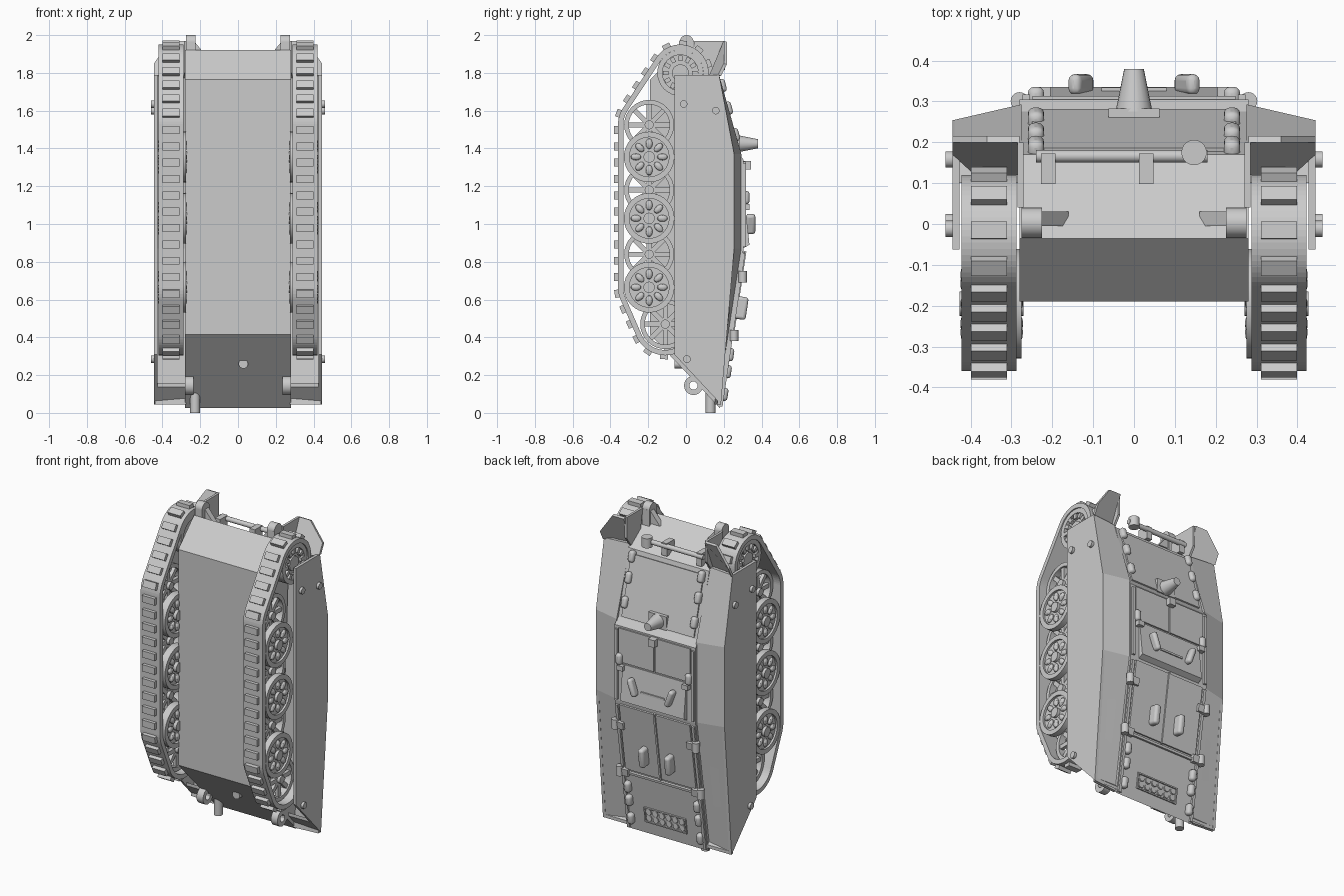
import bpy, bmesh
from math import sin, cos, pi, atan2, hypot, radians
from mathutils import Matrix, Vector

if "Cube" in bpy.data.objects:
    bpy.data.objects.remove(bpy.data.objects["Cube"])

GREY = bpy.data.materials.new("plain grey")
GREY.use_nodes = True
GREY.diffuse_color = (0.6, 0.6, 0.6, 1)
GREY.node_tree.nodes["Principled BSDF"].inputs["Base Color"].default_value = (0.6, 0.6, 0.6, 1)


def finish(name, bm, smooth=False, bevel=0):
    bmesh.ops.recalc_face_normals(bm, faces=bm.faces)
    mesh = bpy.data.meshes.new(name)
    bm.to_mesh(mesh)
    bm.free()
    mesh.materials.append(GREY)
    ob = bpy.data.objects.new(name, mesh)
    bpy.context.collection.objects.link(ob)
    if bevel:
        mod = ob.modifiers.new("bevel", "BEVEL")
        mod.width, mod.segments = bevel, 3
    if smooth:
        bpy.context.view_layer.objects.active = ob
        bpy.ops.object.select_all(action="DESELECT")
        ob.select_set(True)
        bpy.ops.object.shade_smooth_by_angle(angle=radians(35))
    return ob


def add_prism(bm, profile, x0, x1):
    """Extrude a (y, z) outline along x."""
    a = [bm.verts.new((x0, y, z)) for y, z in profile]
    b = [bm.verts.new((x1, y, z)) for y, z in profile]
    bm.faces.new(a)
    bm.faces.new(b)
    for i in range(len(a)):
        j = (i + 1) % len(a)
        bm.faces.new((a[i], a[j], b[j], b[i]))


def add_box(bm, loc, size, rot=Matrix()):
    m = Matrix.Translation(loc) @ rot @ Matrix.Diagonal((*size, 1))
    bmesh.ops.create_cube(bm, size=1, matrix=m)


def add_cyl(bm, loc, r, depth, axis="Z", r2=None, n=20):
    rot = {"X": Matrix.Rotation(pi / 2, 4, "Y"), "Y": Matrix.Rotation(-pi / 2, 4, "X"), "Z": Matrix()}[axis]
    bmesh.ops.create_cone(bm, cap_ends=True, segments=n, radius1=r, radius2=r if r2 is None else r2,
                          depth=depth, matrix=Matrix.Translation(loc) @ rot)


def add_ring(bm, x0, x1, r0, r1, y, z, n=32):
    """Flat hollow ring around the x axis."""
    rows = []
    for i in range(n):
        t = 2 * pi * i / n
        rows.append([bm.verts.new((x, y + r * sin(t), z + r * cos(t)))
                     for x, r in ((x0, r0), (x1, r0), (x1, r1), (x0, r1))])
    for i in range(n):
        p, q = rows[i], rows[(i + 1) % n]
        for k in range(4):
            bm.faces.new((p[k], p[(k + 1) % 4], q[(k + 1) % 4], q[k]))


# Hull body
ROOF = [(0.17, 1.77), (0.275, 1.38), (0.305, 1.34), (0.305, 0.87), (0.18, 0.025)]
bm = bmesh.new()
add_prism(bm, ROOF + [(-0.19, 0.415), (-0.19, 1.765), (-0.035, 1.92)], -0.28, 0.28)
finish("hull", bm)


def on_roof(z):
    """Roof height and tilt at a place along the hull."""
    for (y0, z0), (y1, z1) in zip(ROOF, ROOF[1:]):
        if z1 <= z <= z0:
            return y0 + (y1 - y0) * (z - z0) / (z1 - z0), Matrix.Rotation(atan2(y0 - y1, z1 - z0) - pi, 4, "X")


def roof_box(bm, x, z, sx, sy, sz, lift=0.0, twist=0.0):
    y, rot = on_roof(z)
    add_box(bm, Vector((x, y, z)) + rot @ Vector((0, lift, 0)), (sx, sy, sz), rot @ Matrix.Rotation(twist, 4, "Y"))


# Sponsons: thin skirt plate and sloped deck on each side
EDGE = [(0.175, 1.79), (0.255, 1.37), (0.255, 0.87), (0.185, 0.045)]
for s, side in ((1, "left"), (-1, "right")):
    bm = bmesh.new()
    add_prism(bm, EDGE + [(-0.062, 0.31), (-0.062, 1.79)], s * 0.427, s * 0.445)
    finish(side + "_skirt", bm)
    bm = bmesh.new()
    rows = []
    for (y, z), (yr, _) in zip(EDGE, (ROOF[0], ROOF[2], ROOF[3], ROOF[4])):
        rows.append([bm.verts.new(p) for p in ((s * 0.44, y, z), (s * 0.275, yr - 0.012, z),
                                               (s * 0.275, yr - 0.03, z), (s * 0.44, y - 0.02, z))])
    for p, q in zip(rows, rows[1:]):
        for k in range(4):
            bm.faces.new((p[k], p[(k + 1) % 4], q[(k + 1) % 4], q[k]))
    bm.faces.new(rows[0])
    bm.faces.new(rows[-1])
    add_prism(bm, [(0.185, 0.045), (0.185, 0.065), (0.1, 0.157), (0.1, 0.137)], s * 0.275, s * 0.44)
    finish(side + "_deck", bm)

    # Flared mudguard with gusset
    bm = bmesh.new()
    outline = [(0.28, 0.12, 1.78), (0.28, 0.2, 1.97), (0.36, 0.2, 1.97), (0.445, 0.2, 1.85), (0.445, 0.17, 1.79), (0.39, 0.12, 1.78)]
    lo = [bm.verts.new((s * x, y, z)) for x, y, z in outline]
    hi = [bm.verts.new((s * x, y + 0.016, z - 0.006)) for x, y, z in outline]
    bm.faces.new(lo)
    bm.faces.new(hi)
    for i in range(6):
        j = (i + 1) % 6
        bm.faces.new((lo[i], lo[j], hi[j], hi[i]))
    add_prism(bm, [(0.04, 1.97), (0.2, 1.97), (0.2, 1.84), (0.15, 1.77), (0.07, 1.8)], s * 0.27, s * 0.285)
    finish(side + "_mudguard", bm)

    # Towing lugs at both ends
    bm = bmesh.new()
    add_cyl(bm, (s * 0.25, 0.003, 1.963), 0.037, 0.05, "X")
    add_box(bm, (s * 0.25, 0.003, 1.915), (0.05, 0.074, 0.1))
    web = [bm.verts.new((s * x, y, z)) for y in (-0.005, 0.03) for x, z in ((0.23, 1.88), (0.23, 1.965), (0.16, 1.88))]
    bm.faces.new(web[:3])
    bm.faces.new(web[3:])
    for i in range(3):
        j = (i + 1) % 3
        bm.faces.new((web[i], web[j], web[j + 3], web[i + 3]))
    add_ring(bm, s * 0.235, s * 0.28, 0.022, 0.05, 0.04, 0.145)
    add_box(bm, (s * 0.258, 0.085, 0.165), (0.045, 0.05, 0.06))
    finish(side + "_tow_lugs", bm, True)

    # Skirt bolts
    bm = bmesh.new()
    for y, z in ((-0.012, 1.635), (0.158, 1.6), (0.005, 0.285)):
        add_cyl(bm, (s * 0.45, y, z), 0.02, 0.022, "X", n=12)
    finish(side + "_skirt_bolts", bm, True)

    # Double road wheels with ribbed discs
    for n, z in enumerate((1.355, 1.03, 0.665)):
        bm = bmesh.new()
        for x0, x1, face in ((0.275, 0.32, 0.285), (0.385, 0.422, 0.412)):
            add_ring(bm, s * x0, s * x1, 0.105, 0.134, -0.195, z)
            add_cyl(bm, (s * (x0 + x1) / 2, -0.195, z), 0.108, 0.012, "X", n=32)
            add_cyl(bm, (s * face, -0.195, z), 0.03, 0.03, "X")
            for k in range(8):
                t = k * pi / 4
                rot = Matrix.Rotation(-t, 4, "X")
                m = Matrix.Translation((s * face, -0.195 + 0.07 * sin(t), z + 0.07 * cos(t))) @ rot
                bmesh.ops.create_uvsphere(bm, u_segments=10, v_segments=6, radius=1,
                                          matrix=m @ Matrix.Diagonal((0.014, 0.018, 0.028, 1)))
        add_cyl(bm, (s * 0.35, -0.195, z), 0.03, 0.12, "X")
        finish(f"{side}_road_wheel_{n + 1}", bm, True)

    # Spoked wheels between them, and the idler
    for n, (y, z) in enumerate(((-0.195, 1.525), (-0.195, 1.18), (-0.195, 0.84), (-0.11, 0.47))):
        bm = bmesh.new()
        add_ring(bm, s * 0.332, s * 0.374, 0.108, 0.132, y, z)
        add_cyl(bm, (s * 0.353, y, z), 0.024, 0.06, "X")
        for k in range(8):
            rot = Matrix.Rotation(k * pi / 4, 4, "X")
            add_box(bm, Vector((s * 0.353, y, z)) + rot @ Vector((0, 0, 0.065)), (0.022, 0.026, 0.1), rot)
        finish(f"{side}_spoked_wheel_{n + 1}", bm, True)

    # Drive sprocket
    bm = bmesh.new()
    add_ring(bm, s * 0.29, s * 0.415, 0.095, 0.122, -0.03, 1.80)
    add_cyl(bm, (s * 0.35, -0.03, 1.80), 0.1, 0.09, "X", n=32)
    add_cyl(bm, (s * 0.395, -0.03, 1.80), 0.045, 0.03, "X")
    for k in range(12):
        rot = Matrix.Rotation(k * pi / 6, 4, "X")
        add_box(bm, Vector((s * 0.4, -0.03, 1.80)) + rot @ Vector((0, 0, 0.078)), (0.03, 0.022, 0.03), rot)
    finish(side + "_sprocket", bm, True)

# Track: a belt wrapped around four circles
CIRCLES = [(-0.03, 1.80, 0.15), (-0.195, 1.525, 0.165), (-0.195, 0.665, 0.165), (-0.11, 0.47, 0.165)]
belt = []
for k in range(240):
    t = 2 * pi * k / 240
    n = Vector((sin(t), cos(t)))
    y, z, r = max(CIRCLES, key=lambda c: c[0] * n.x + c[1] * n.y + c[2])
    p = Vector((y, z)) + n * r
    if k % 4 == 0 or (y, z) != last:
        if k and (y, z) != last:
            belt.append((Vector(last) + n * last_r, n))
        belt.append((p, n))
    last, last_r = (y, z), r
total = sum((belt[i][0] - belt[i - 1][0]).length for i in range(len(belt)))
LINKS = round(total / 0.0865)
for s, side in ((1, "left"), (-1, "right")):
    bm = bmesh.new()
    rows = []
    for p, n in belt:
        q = p - n * 0.028
        rows.append([bm.verts.new(v) for v in ((s * 0.288, *p), (s * 0.422, *p), (s * 0.422, *q), (s * 0.288, *q))])
    for i in range(len(rows)):
        for k in range(4):
            bm.faces.new((rows[i - 1][k], rows[i - 1][(k + 1) % 4], rows[i][(k + 1) % 4], rows[i][k]))
    finish(side + "_track_belt", bm)
    bm = bmesh.new()
    step, walked, due = total / LINKS, 0, 0.03
    for i in range(len(belt)):
        a, b = belt[i - 1][0], belt[i][0]
        d = b - a
        while due < walked + d.length:
            p = a + d * ((due - walked) / d.length)
            add_box(bm, (s * 0.355, p.x, p.y), (0.088, 0.042, 0.042), Matrix.Rotation(atan2(d.y, d.x), 4, "X"))
            due += step
        walked += d.length
    finish(side + "_track_pads", bm)

# Roof panels, doors and seams
bm = bmesh.new()
roof_box(bm, 0, 1.565, 0.5, 0.012, 0.37, 0.003)
roof_box(bm, 0, 0.64, 0.012, 0.022, 0.44, 0.006)
for s in (1, -1):
    roof_box(bm, s * 0.126, 1.225, 0.244, 0.012, 0.21, 0.003)
    roof_box(bm, s * 0.126, 0.64, 0.236, 0.014, 0.43, 0.004)
    roof_box(bm, s * 0.264, 0.44, 0.018, 0.016, 0.82, 0.004)
    roof_box(bm, s * 0.264, 1.1, 0.018, 0.016, 0.44, 0.004)
roof_box(bm, 0, 0.405, 0.48, 0.02, 0.015, 0.005)
finish("roof_panels", bm)

# Wedge hatch with handles
bm = bmesh.new()
add_prism(bm, [(0.3, 1.11), (0.312, 1.11), (0.336, 0.89), (0.3, 0.87)], -0.22, 0.22)
add_box(bm, (0, 0.328, 0.975), (0.16, 0.012, 0.012))
for s in (1, -1):
    add_box(bm, (s * 0.225, 0.31, 1.09), (0.04, 0.05, 0.03))
finish("roof_hatch", bm)
bm = bmesh.new()
for s in (1, -1):
    add_box(bm, (s * 0.13, 0.342, 1.0), (0.034, 0.05, 0.11), Matrix.Rotation(s * 0.35, 4, "Y"))
    roof_box(bm, s * 0.09, 0.56, 0.04, 0.07, 0.12, 0.03)
finish("handles", bm, True, 0.015)

# Rounded edge fasteners
bm = bmesh.new()
for s in (1, -1):
    for z in (1.73, 1.61, 1.47, 1.14, 0.31, 0.22, 0.1):
        roof_box(bm, s * 0.24, z, 0.04, 0.05, 0.07, 0.006)
finish("edge_fasteners", bm, True, 0.016)

# Door hinges
bm = bmesh.new()
for s in (1, -1):
    for z in (0.72, 0.41):
        y = on_roof(z)[0]
        add_cyl(bm, (s * 0.28, y + 0.018, z), 0.022, 0.06)
        roof_box(bm, s * 0.25, z, 0.06, 0.03, 0.045, 0.012)
add_box(bm, (0, 0.32, 1.31), (0.045, 0.05, 0.045))
finish("hinges", bm, True)

# Viewing cone on its plate
bm = bmesh.new()
add_box(bm, (0, 0.265, 1.425), (0.124, 0.035, 0.085))
add_cyl(bm, (0, 0.328, 1.425), 0.045, 0.104, "Y", 0.024)
finish("viewing_cone", bm, True)

# Vent grille: framed rows of rings
bm = bmesh.new()
for dz in (-0.045, 0.045):
    roof_box(bm, 0, 0.15 + dz, 0.29, 0.012, 0.008, 0.003)
for x in (-0.141, 0.141):
    roof_box(bm, x, 0.15, 0.008, 0.012, 0.09, 0.003)
for i in range(6):
    for dz in (-0.02, 0.02):
        y, rot = on_roof(0.15 + dz)
        add_cyl(bm, (-0.115 + i * 0.046, y, 0.15 + dz), 0.019, 0.014, "Y", n=8)
finish("vent_grille", bm)

# Front bar with lamp and brackets
bm = bmesh.new()
add_cyl(bm, (-0.03, 0.166, 1.845), 0.015, 0.42, "X")
add_cyl(bm, (0.147, 0.175, 1.845), 0.031, 0.06, "Z")
for x in (-0.21, 0.03):
    add_box(bm, (x, 0.135, 1.825), (0.036, 0.075, 0.08))
finish("front_bar", bm, True)

# Exhaust pipe and drain plug
bm = bmesh.new()
add_cyl(bm, (-0.227, 0.13, 0.055), 0.026, 0.11)
add_cyl(bm, (0.028, 0.0, 0.26), 0.025, 0.12, "Y")
finish("exhaust_and_plug", bm, True)
